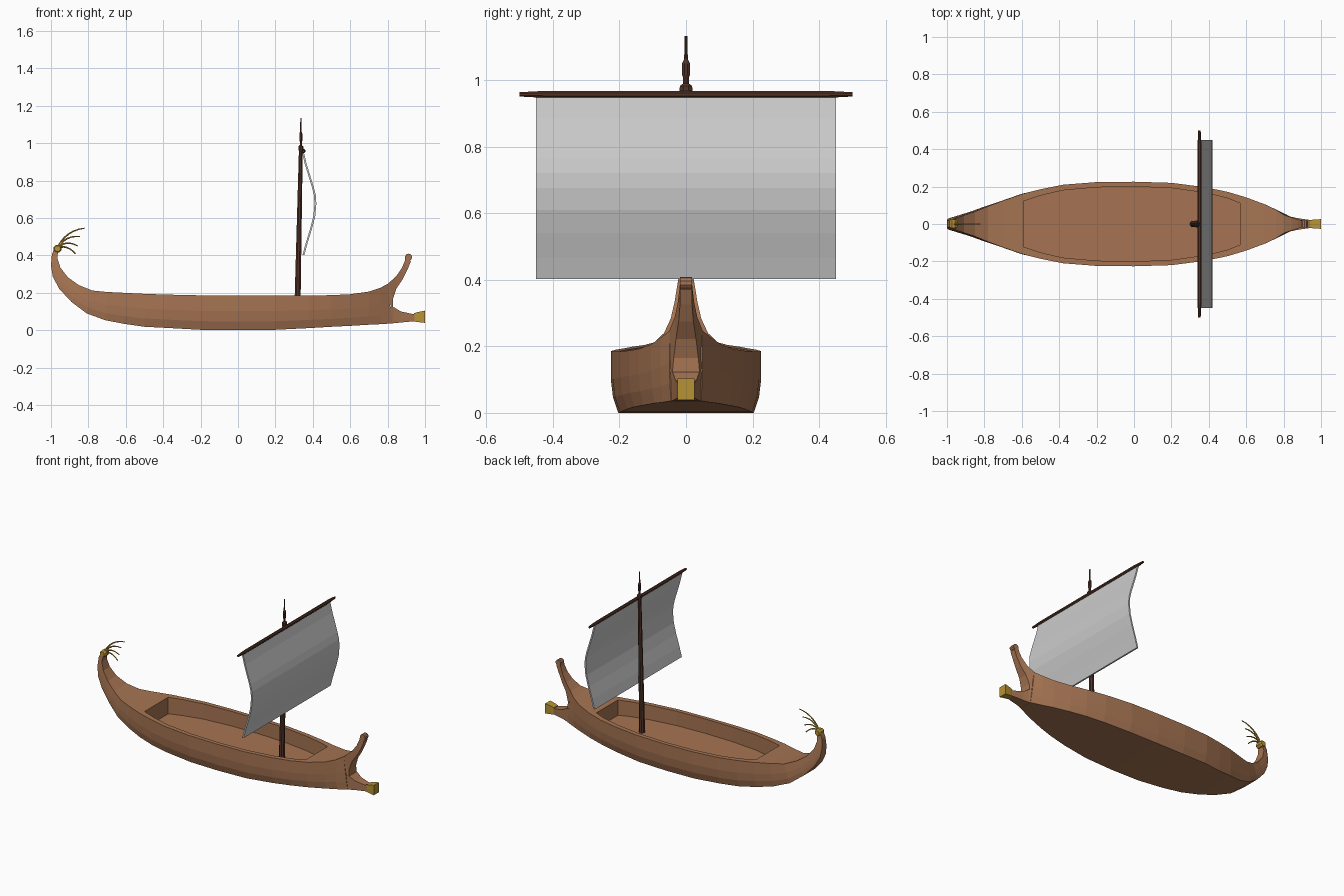
import bpy, bmesh, math
from mathutils import Vector

if "Cube" in bpy.data.objects:
    bpy.data.objects.remove(bpy.data.objects["Cube"])


def material(name, rgb):
    m = bpy.data.materials.new(name)
    m.diffuse_color = (*rgb, 1)
    m.use_nodes = True
    m.node_tree.nodes["Principled BSDF"].inputs["Base Color"].default_value = m.diffuse_color
    return m


WOOD = material("hull wood", (0.38, 0.175, 0.085))
DARK = material("dark wood", (0.085, 0.033, 0.02))
GOLD = material("bronze", (0.47, 0.29, 0.035))
CLOTH = material("sail cloth", (0.6, 0.6, 0.6))


def loft(name, rings, mat):
    """Skin a row of equal-sized rings and cap both ends."""
    bm = bmesh.new()
    vs = [[bm.verts.new(p) for p in r] for r in rings]
    n = len(rings[0])
    for a, b in zip(vs, vs[1:]):
        for i in range(n):
            j = (i + 1) % n
            bm.faces.new((a[i], a[j], b[j], b[i]))
    bm.faces.new(vs[0])
    bm.faces.new(vs[-1])
    bmesh.ops.recalc_face_normals(bm, faces=bm.faces)
    me = bpy.data.meshes.new(name)
    bm.to_mesh(me)
    bm.free()
    me.materials.append(mat)
    ob = bpy.data.objects.new(name, me)
    bpy.context.collection.objects.link(ob)
    return ob


def section(top, bot, profile):
    """Mirrored cross-section; profile holds (half width, height fraction)."""
    pts = [(w, bot[0] + (top[0] - bot[0]) * t, bot[1] + (top[1] - bot[1]) * t)
           for w, t in profile]
    return [(x, w, z) for w, x, z in pts] + [(x, -w, z) for w, x, z in reversed(pts)]


def circle(c, r, n, ux, uy):
    c, ux, uy = Vector(c), Vector(ux), Vector(uy)
    return [c + r * (math.cos(a) * ux + math.sin(a) * uy)
            for a in (2 * math.pi * (i + 0.5) / n for i in range(n))]


# Hull: (top x, top z, bottom x, bottom z, half width)
stations = [
    (-.95, .44, -.975, .452, .018), (-.962, .42, -.995, .405, .02),
    (-.966, .385, -1.0, .345, .026), (-.95, .335, -.99, .285, .034),
    (-.91, .283, -.955, .22, .046), (-.85, .24, -.89, .15, .066),
    (-.78, .212, -.81, .09, .095), (-.70, .204, -.71, .053, .125),
    (-.60, .199, -.61, .034, .16), (-.50, .194, -.50, .018, .186),
    (-.38, .19, -.38, .012, .21), (-.2, .186, -.2, .002, .224),
    (0, .184, 0, 0, .226), (.2, .184, .2, .002, .22),
    (.38, .185, .38, .011, .197), (.5, .187, .5, .018, .172),
    (.6, .192, .6, .023, .142), (.7, .206, .7, .029, .105),
    (.76, .226, .765, .032, .076), (.80, .247, .825, .036, .05)]
hull = loft("hull", [
    section((a, b), (c, d), [(w, 1), (w, .55), (w * .97, .25), (w * .9, 0)])
    for a, b, c, d, w in stations], WOOD)

# Sunken deck cut out of the hull
outline = [(-.59, .122), (-.5, .152), (-.38, .18), (-.2, .196), (0, .2),
           (.2, .192), (.38, .167), (.5, .138), (.57, .11)]
outline += [(x, -y) for x, y in reversed(outline)]
cutter = loft("deck_cutter", [[(x, y, z) for x, y in outline] for z in (.09, .4)], WOOD)
mod = hull.modifiers.new("deck well", "BOOLEAN")
mod.operation, mod.solver, mod.object = "DIFFERENCE", "EXACT", cutter
bpy.context.view_layer.objects.active = hull
bpy.ops.object.modifier_apply(modifier=mod.name)
bpy.data.objects.remove(cutter)

# Curved stem post: (back x, z, front x, z, back half width, front half width)
stem = [(.765, .215, .83, .11, .06, .042), (.80, .247, .828, .165, .05, .037),
        (.845, .287, .847, .222, .034, .03), (.875, .33, .882, .275, .025, .022),
        (.892, .37, .907, .325, .02, .018), (.895, .39, .925, .37, .018, .018)]
loft("stem_post", [section((a, b), (c, d), [(wb, 1), (wf, 0)])
                   for a, b, c, d, wb, wf in stem], WOOD)
loft("stem_curl", [circle((.912, y, .39), .019, 10, (1, 0, 0), (0, 0, 1))
                   for y in (-.018, .018)], WOOD)

# Ram neck and bronze ram head
neck = [(.78, .13, .035, .058), (.835, .122, .037, .04), (.87, .10, .041, .032),
        (.95, .083, .048, .02)]
loft("ram_neck", [section((x, t), (x, b), [(w, 1), (w, 0)]) for x, t, b, w in neck], WOOD)
head = [(.94, .09, .046, .02), (.955, .095, .044, .023), (1.0, .104, .039, .026)]
loft("ram_head", [section((x, t), (x, b), [(w, 1), (w, 0)]) for x, t, b, w in head], GOLD)

# Stern ornament: knob and fan of curved plumes
loft("stern_knob", [circle((-.965, y, .435), r, 8, (1, 0, 0), (0, 0, 1))
                    for y, r in ((-.025, .016), (-.015, .022), (.015, .022), (.025, .016))], GOLD)
plumes = [((-.92, .535), (-.82, .545)), ((-.92, .51), (-.845, .50)),
          ((-.92, .485), (-.857, .45)), ((-.915, .46), (-.868, .408))]
start = Vector((-.965, 0, .44))
for k, ((mx, mz), (ex, ez)) in enumerate(plumes):
    mid, end = Vector((mx, 0, mz)), Vector((ex, 0, ez))
    rings = []
    for i in range(7):
        t = i / 6
        p = (1 - t) ** 2 * start + 2 * t * (1 - t) * mid + t * t * end
        d = ((1 - t) * (mid - start) + t * (end - mid)).normalized()
        rings.append(circle(p, .0055 - .0025 * t, 6, (0, 1, 0), (-d.z, 0, d.x)))
    loft(f"stern_plume_{k + 1}", rings, GOLD)

# Leaning mast and its turned finial
X, Y, Z = (1, 0, 0), (0, 1, 0), (0, 0, 1)
loft("mast", [circle((.317, 0, .085), .018, 8, X, Y),
              circle((.336, 0, .97), .011, 8, X, Y)], DARK)
finial = [(.018, .96), (.021, .97), (.02, .982), (.009, .99), (.009, 1.008),
          (.013, 1.015), (.013, 1.05), (.006, 1.062), (.0045, 1.133)]
loft("mast_finial", [circle((.336, 0, z), r, 8, (.7, 0, 0), Y) for r, z in finial], DARK)

# Yard with tapered ends
loft("yard", [circle((.35, y, .957), r, 8, X, Z) for y, r in
              ((-.5, .007), (-.43, .011), (.43, .011), (.5, .007))], DARK)

# Billowing square sail
curve = [(.352, .95), (.368, .885), (.388, .82), (.405, .765), (.416, .72),
         (.419, .675), (.413, .61), (.395, .54), (.372, .465), (.355, .402)]
loft("sail", [[(x, -.45, z), (x, .45, z), (x - .01, .45, z), (x - .01, -.45, z)]
              for x, z in curve], CLOTH)
